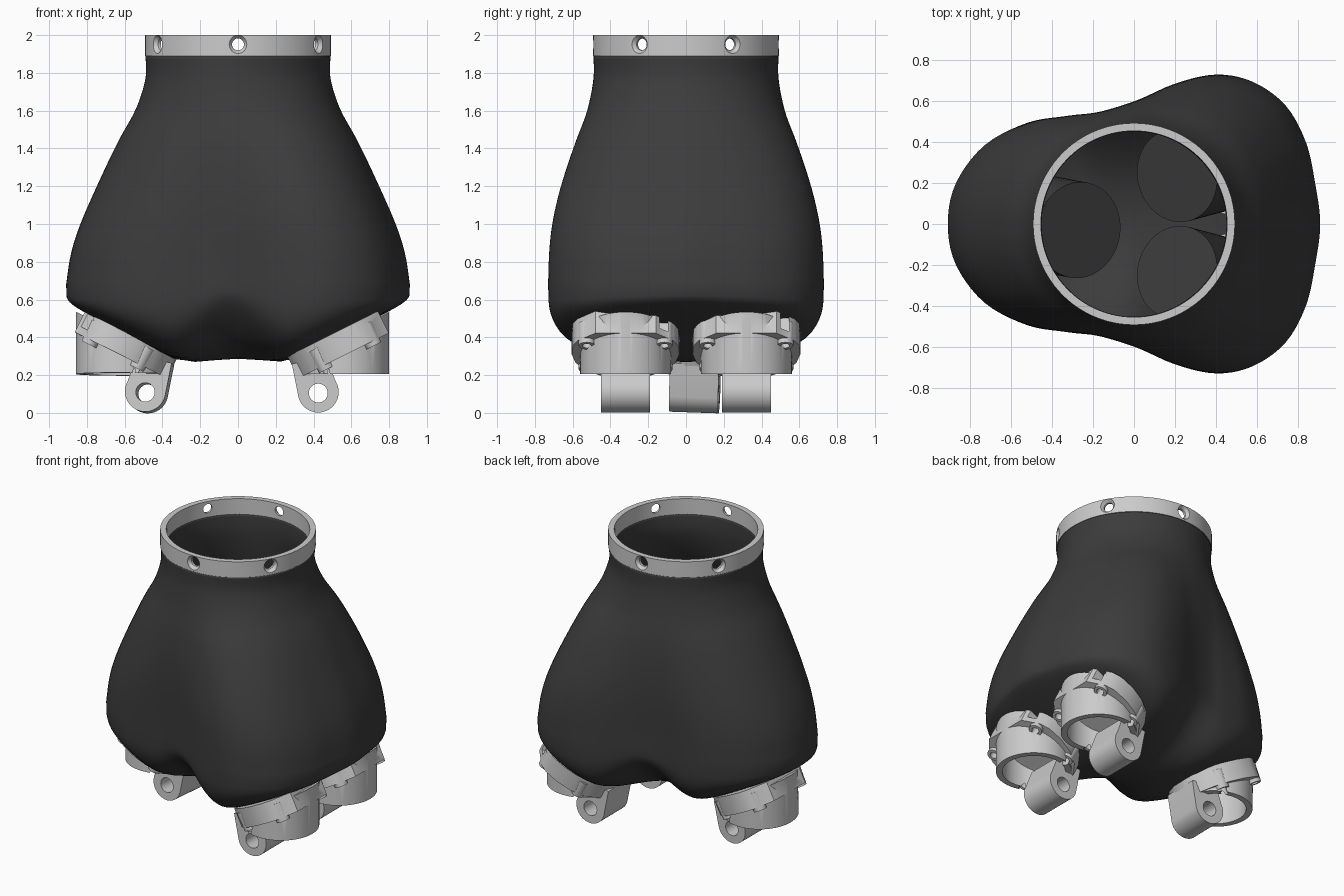
import bpy, bmesh, math
from mathutils import Vector, Matrix

if "Cube" in bpy.data.objects:
    bpy.data.objects.remove(bpy.data.objects["Cube"])

dark = bpy.data.materials.new("dark_shell")
dark.diffuse_color = (0.045, 0.045, 0.045, 1)
dark.use_nodes = True
dark.node_tree.nodes["Principled BSDF"].inputs["Base Color"].default_value = dark.diffuse_color


def make(name, bm, mat=None):
    bmesh.ops.recalc_face_normals(bm, faces=bm.faces[:])
    me = bpy.data.meshes.new(name)
    bm.to_mesh(me)
    bm.free()
    ob = bpy.data.objects.new(name, me)
    bpy.context.collection.objects.link(ob)
    if mat:
        me.materials.append(mat)
    return ob


def cylinder(name, a, b, r1, r2=None, seg=48, mat=None):
    a, b = Vector(a), Vector(b)
    d = b - a
    bm = bmesh.new()
    m = Matrix.Translation((a + b) / 2) @ d.to_track_quat('Z', 'Y').to_matrix().to_4x4()
    bmesh.ops.create_cone(bm, cap_ends=True, segments=seg, radius1=r1,
                          radius2=r1 if r2 is None else r2, depth=d.length, matrix=m)
    return make(name, bm, mat)


def prism(name, outline, step, matrix=Matrix()):
    bm = bmesh.new()
    f = bm.faces.new([bm.verts.new(p) for p in outline])
    ext = bmesh.ops.extrude_face_region(bm, geom=[f])
    bmesh.ops.translate(bm, vec=step, verts=[v for v in ext["geom"] if isinstance(v, bmesh.types.BMVert)])
    bm.transform(matrix)
    return make(name, bm)


def combine(ob, other, op='DIFFERENCE'):
    mod = ob.modifiers.new("bool", 'BOOLEAN')
    mod.object, mod.operation, mod.solver = other, op, 'EXACT'
    me = bpy.data.meshes.new_from_object(ob.evaluated_get(bpy.context.evaluated_depsgraph_get()))
    ob.modifiers.clear()
    ob.data = me
    bpy.data.objects.remove(other)


def smooth_curve(pts, n, closed=False):
    """Catmull-Rom through the points, n steps per span."""
    pts = [Vector(p) for p in pts]
    c = len(pts)
    get = (lambda i: pts[i % c]) if closed else (lambda i: pts[max(0, min(c - 1, i))])
    out = []
    for i in range(c if closed else c - 1):
        p0, p1, p2, p3 = (get(i + k) for k in (-1, 0, 1, 2))
        for s in range(n):
            t = s / n
            out.append(0.5 * (2 * p1 + (p2 - p0) * t + (2 * p0 - 5 * p1 + 4 * p2 - p3) * t * t
                              + (3 * p1 - p0 - 3 * p2 + p3) * t ** 3))
    return out if closed else out + [pts[-1]]


# Body shell: circle at the top blending to a three-lobed section
half = [(0.91, 0), (0.885, 0.2), (0.84, 0.4), (0.74, 0.58), (0.58, 0.695), (0.4, 0.73), (0.2, 0.685),
        (0, 0.59), (-0.17, 0.535), (-0.33, 0.525), (-0.52, 0.495), (-0.73, 0.385), (-0.87, 0.2), (-0.91, 0)]
section = smooth_curve(half + [(x, -y) for x, y in half[-2:0:-1]], 5, True)
blend = smooth_curve([(0, 1.89), (0, 1.77), (0.12, 1.61), (0.34, 1.44), (0.58, 1.23),
                      (0.82, 1.0), (0.94, 0.84), (1, 0.68)], 5)


def floor_z(x, y):
    a, b = 0.255, 0.26 + 0.5 * (abs(x) - (0.29 if x > 0 else 0.32))
    arch = 0.03 * math.exp(-(x / 0.2) ** 2) + 0.75 * y * y * math.exp(-((x + 0.08) / 0.2) ** 2)
    return 0.5 * (a + b + math.sqrt((a - b) ** 2 + 0.001)) + arch


rows = []
for t, z in blend:
    swell = 1 + 0.32 * t * (1 - t)
    ring = [(p.normalized() * 0.49).lerp(p, t) for p in section]
    rows.append([(p.x, p.y * swell, z) for p in ring])
for u in (0.997, 0.99, 0.98, 0.965, 0.945, 0.92, 0.87, 0.8, 0.72, 0.62, 0.5, 0.38, 0.25, 0.12):
    row = []
    for p in section:
        x, y = p * u
        k = 3.2 + 3.0 * (x / 0.9) ** 4
        f = floor_z(x, y)
        row.append((x, y, f + (0.68 - f) * (1 - (1 - u ** k) ** (1 / k))))
    rows.append(row)
bm = bmesh.new()
grid = [[bm.verts.new(p) for p in row] for row in rows]
n = len(section)
for a, b in zip(grid, grid[1:]):
    for i in range(n):
        j = (i + 1) % n
        bm.faces.new((a[i], a[j], b[j], b[i]))
centre = bm.verts.new((0, 0, floor_z(0, 0)))
for i in range(n):
    bm.faces.new((grid[-1][i], grid[-1][(i + 1) % n], centre))
body = make("body_shell", bm, dark)
sol = body.modifiers.new("wall", 'SOLIDIFY')
sol.thickness, sol.offset = 0.035, -1

# Top collar with six countersunk holes
collar = cylinder("top_collar", (0, 0, 1.89), (0, 0, 2), 0.493, seg=96)
combine(collar, cylinder("cut", (0, 0, 1.8), (0, 0, 2.1), 0.455, seg=96))
for k in range(6):
    d = Vector((math.cos(math.radians(30 + 60 * k)), math.sin(math.radians(30 + 60 * k)), 0))
    c = Vector((0, 0, 1.951))
    combine(collar, cylinder("cut", c + d * 0.463, c + d * 0.503, 0.026, 0.056, seg=24))
    combine(collar, cylinder("cut", c + d * 0.4, c + d * 0.55, 0.0315, seg=28))

# Finger socket: tilted flange, upright sleeve, screw bosses
tilt = Matrix.Translation((0.53, 0, 0.40)) @ Matrix.Rotation(math.radians(-26.5), 4, 'Y')
edge = [(0.25, 0.16), (0.16, 0.255), (0.1, 0.28), (0, 0.285), (-0.1, 0.265), (-0.19, 0.215), (-0.255, 0.13),
        (-0.285, 0.05)]
edge += [(x, -y) for x, y in reversed(edge)]
socket = prism("finger_socket_left", [(x, y, 0.03) for x, y in edge], (0, 0, -0.13), tilt)
sleeve = cylinder("sleeve", (0.56, 0, 0.205), (0.56, 0, 0.6), 0.24, seg=64)
top = prism("cut", [(-1, -1, 0.0), (1, -1, 0.0), (1, 1, 0.0), (-1, 1, 0.0)], (0, 0, 1), tilt)
combine(sleeve, top)
combine(socket, sleeve, 'UNION')
bosses = [(sx, sy) for sx in (0.15, -0.13) for sy in (0.205, -0.205)]
for x, y in bosses:
    combine(socket, cylinder("boss", tilt @ Vector((x, y, 0)), tilt @ Vector((x, y, -0.125)), 0.048, 0.043, 24), 'UNION')
for x, y in bosses:
    combine(socket, cylinder("cut", tilt @ Vector((x, y, -0.08)), tilt @ Vector((x, y, -0.2)), 0.024, seg=20))
bore = cylinder("cut", (0.56, 0, 0), (0.56, 0, 0.7), 0.2, seg=64)
combine(bore, prism("cut", [(-1, -1, -0.02), (1, -1, -0.02), (1, 1, -0.02), (-1, 1, -0.02)], (0, 0, 1), tilt))
combine(socket, bore)
# Notch in the flange rim
combine(socket, prism("cut", [(0.17, 0.18, -0.06), (0.32, 0.18, -0.06), (0.32, 0.225, -0.06), (0.17, 0.225, -0.06)],
                      (0, 0, 0.12), tilt))

# Hinge lug under each socket
arc = [(0.425 + 0.108 * math.cos(a), -0.13, 0.11 + 0.108 * math.sin(a))
       for a in (math.radians(195 + 195 * i / 24) for i in range(25))]
lug = prism("hinge_lug_left", arc + [(0.47, -0.13, 0.29), (0.285, -0.13, 0.26)], (0, 0.26, 0))
combine(lug, cylinder("cut", (0.425, -0.3, 0.105), (0.425, 0.3, 0.105), 0.05, seg=32))

# Place the three fingers: one on the left, two on the right
left = (Matrix.Translation((-0.06, 0.02, 0)) @ Matrix.Rotation(math.radians(177), 4, 'Z')
        @ Matrix.Rotation(math.radians(2), 4, 'X'))
for ob in (socket, lug):
    for side, y in (("right_front", -0.32), ("right_back", 0.32)):
        c = ob.copy()
        c.name = ob.name.replace("left", side)
        c.matrix_world = Matrix.Translation((0, y, 0))
        bpy.context.collection.objects.link(c)
    ob.matrix_world = left

# Inner drive tubes, seen through the collar
cylinder("drive_tube_left", (-0.58, 0.03, 0.47), (-0.27, -0.03, 1.0), 0.236, mat=dark)
for s, side in ((-1, "front"), (1, "back")):
    cylinder("drive_tube_right_" + side, (0.53, 0.32 * s, 0.47), (0.21, 0.235 * s, 1.0), 0.228, mat=dark)

bpy.ops.object.select_all(action='SELECT')
bpy.context.view_layer.objects.active = body
bpy.ops.object.shade_smooth_by_angle(angle=math.radians(35))
